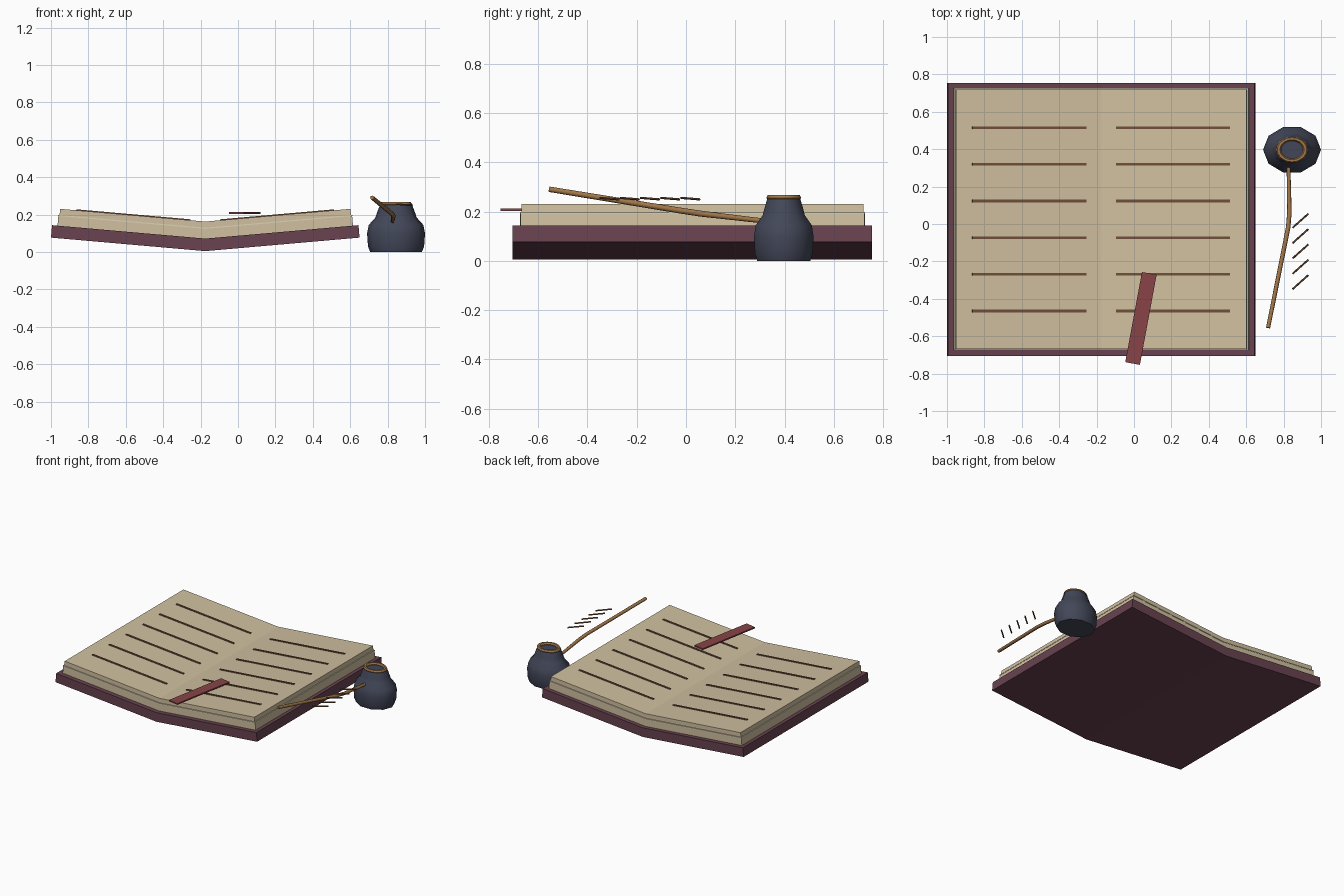
import bpy, bmesh, math
from mathutils import Vector

cube = bpy.data.objects.get("Cube")
if cube:
    bpy.data.objects.remove(cube, do_unlink=True)

SPINE_X = -0.175
TILT = math.radians(5)
SLOPE = math.tan(TILT)


def material(name, srgb):
    # sRGB bytes to linear
    col = [(c / 255 / 12.92) if c < 11 else ((c / 255 + 0.055) / 1.055) ** 2.4 for c in srgb]
    mat = bpy.data.materials.new(name)
    mat.use_nodes = True
    mat.diffuse_color = (*col, 1)
    bsdf = mat.node_tree.nodes["Principled BSDF"]
    bsdf.inputs["Base Color"].default_value = (*col, 1)
    bsdf.inputs["Roughness"].default_value = 0.8
    return mat


LEATHER = material("plum leather", (104, 66, 80))
PAPER = material("parchment", (208, 192, 160))
PALE = material("pale page edge", (222, 211, 182))
WRITING = material("brown writing", (112, 78, 58))
RIBBON = material("red ribbon", (136, 68, 70))
GLASS = material("slate blue", (66, 71, 88))
WOOD = material("tan quill", (160, 118, 72))
BARB = material("brown barb", (118, 84, 58))


def finish(name, bm, mat):
    bmesh.ops.recalc_face_normals(bm, faces=bm.faces)
    mesh = bpy.data.meshes.new(name)
    bm.to_mesh(mesh)
    bm.free()
    mesh.materials.append(mat)
    obj = bpy.data.objects.new(name, mesh)
    bpy.context.collection.objects.link(obj)
    return obj


def open_slab(name, mat, half, z_low, z_high, y_front, y_back):
    """V-shaped slab folded along the spine, extruded along y."""
    inset = (z_high - z_low) * math.sin(TILT)
    top = half - inset
    outline = [(-half, z_low), (0, z_low), (half, z_low),
               (top, z_high), (0, z_high), (-top, z_high)]
    bm = bmesh.new()
    rings = [[bm.verts.new((SPINE_X + dx, y, z + abs(dx) * SLOPE)) for dx, z in outline]
             for y in (y_front, y_back)]
    # end caps split at the fold
    for ring in rings:
        bm.faces.new([ring[i] for i in (0, 1, 4, 5)])
        bm.faces.new([ring[i] for i in (1, 2, 3, 4)])
    for i in range(6):
        j = (i + 1) % 6
        bm.faces.new([rings[0][i], rings[0][j], rings[1][j], rings[1][i]])
    return finish(name, bm, mat)


def box(name, mat, centre, size, rotation=(0, 0, 0)):
    bm = bmesh.new()
    bmesh.ops.create_cube(bm, size=1)
    bmesh.ops.scale(bm, vec=size, verts=bm.verts)
    obj = finish(name, bm, mat)
    obj.location = centre
    obj.rotation_euler = rotation
    return obj


def smooth(obj, angle):
    bpy.ops.object.select_all(action='DESELECT')
    obj.select_set(True)
    bpy.context.view_layer.objects.active = obj
    bpy.ops.object.shade_smooth_by_angle(angle=math.radians(angle))


def rod(name, mat, points, radii, sides=8):
    """Round rod through a list of points."""
    pts = [Vector(p) for p in points]
    bm = bmesh.new()
    rings = []
    for i, p in enumerate(pts):
        along = (pts[min(i + 1, len(pts) - 1)] - pts[max(i - 1, 0)]).normalized()
        side = along.cross(Vector((0, 0, 1))).normalized()
        up = side.cross(along)
        rings.append([bm.verts.new(p + radii[i] * (side * math.cos(a) + up * math.sin(a)))
                      for a in (k * math.tau / sides for k in range(sides))])
    for a, b in zip(rings, rings[1:]):
        for k in range(sides):
            m = (k + 1) % sides
            bm.faces.new([a[k], a[m], b[m], b[k]])
    bm.faces.new(rings[0])
    bm.faces.new(rings[-1])
    obj = finish(name, bm, mat)
    smooth(obj, 50)
    return obj


def lathe(name, mat, profile, centre, squash, sides=10, closed=False):
    """Turned shape with an elliptical plan."""
    bm = bmesh.new()
    rings = [[bm.verts.new((r * math.cos(a), r * math.sin(a) * squash, z))
              for a in (k * math.tau / sides for k in range(sides))] for r, z in profile]
    pairs = list(zip(rings, rings[1:]))
    if closed:
        pairs.append((rings[-1], rings[0]))
    else:
        bm.faces.new(rings[0])
        bm.faces.new(rings[-1])
    for a, b in pairs:
        for k in range(sides):
            m = (k + 1) % sides
            bm.faces.new([a[k], a[m], b[m], b[k]])
    obj = finish(name, bm, mat)
    obj.location = centre
    smooth(obj, 50)
    return obj


# Book: cover, two page blocks and a pale seam between them
open_slab("cover", LEATHER, 0.825, 0.005, 0.072, -0.705, 0.755)
open_slab("lower_pages", PAPER, 0.79, 0.072, 0.125, -0.672, 0.725)
open_slab("page_seam", PALE, 0.787, 0.124, 0.13, -0.674, 0.727)
open_slab("upper_pages", PAPER, 0.779, 0.129, 0.163, -0.667, 0.72)

# Lines of writing on both pages
for side, x in (("left", 0.208), ("right", -0.56)):
    dx = x - SPINE_X
    tilt = -TILT if dx > 0 else TILT
    for row in range(6):
        box(f"{side}_writing_{row + 1}", WRITING,
            (x, 0.515 - row * 0.196, 0.164 + abs(dx) * SLOPE),
            (0.612, 0.014, 0.008), (0, tilt, 0))

# Ribbon bookmark
box("ribbon", RIBBON, (0.037, -0.505, 0.208), (0.08, 0.49, 0.01),
    (0, 0, math.radians(-10.5)))

# Inkwell and its rim
POT = (0.845, 0.397, 0)
lathe("inkwell", GLASS,
      [(0.138, 0), (0.15, 0.03), (0.155, 0.1), (0.146, 0.145), (0.11, 0.185),
       (0.102, 0.21), (0.086, 0.252)], POT, 0.82)
rim = [(0.072 + 0.014 * math.cos(a), 0.256 + 0.013 * math.sin(a))
       for a in (k * math.tau / 6 for k in range(6))]
lathe("inkwell_rim", WOOD, rim, POT, 0.82, sides=20, closed=True)

# Quill shaft with loose barbs beside it
rod("quill", WOOD,
    [(0.826, 0.31, 0.163), (0.831, 0.06, 0.192), (0.824, -0.02, 0.204), (0.717, -0.555, 0.291)],
    [0.01, 0.012, 0.012, 0.011])
for i in range(5):
    y = -0.02 - i * 0.082
    rod(f"barb_{i + 1}", BARB, [(0.848, y, 0.256), (0.932, y + 0.075, 0.25)],
        [0.005, 0.005], sides=6)
